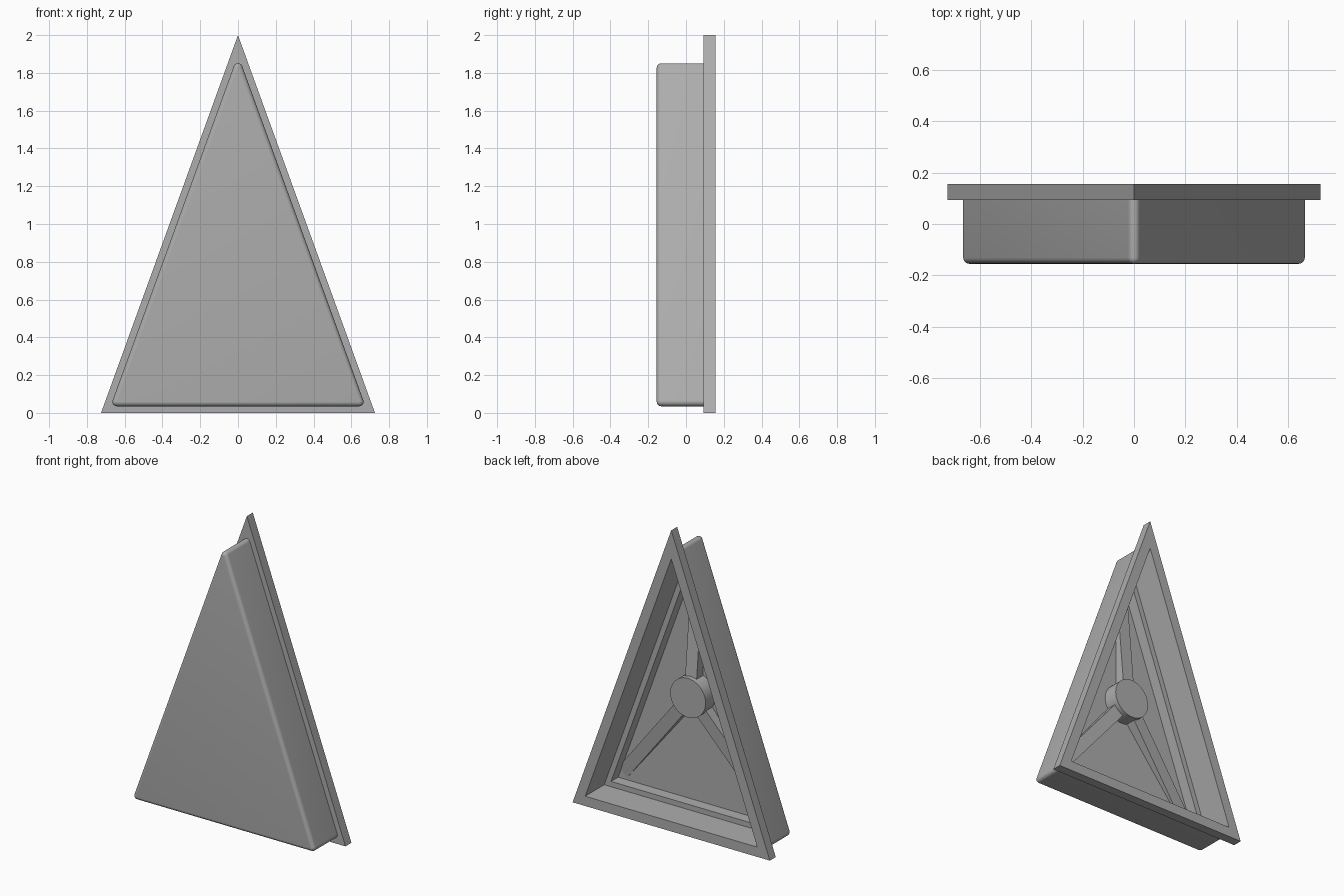
import bpy, bmesh, math
from mathutils import Vector

if "Cube" in bpy.data.objects:
    bpy.data.objects.remove(bpy.data.objects["Cube"])

W, H = 0.725, 2.0                       # half width and height of the outer triangle
HALF_APEX = math.atan2(W, H)
HALF_BASE = (math.pi / 2 - HALF_APEX) / 2
FLOOR_Y = -0.12

grey = bpy.data.materials.new("grey")
grey.diffuse_color = (0.42, 0.42, 0.42, 1)
grey.use_nodes = True
grey.node_tree.nodes["Principled BSDF"].inputs["Base Color"].default_value = grey.diffuse_color


def corners(d):
    """Triangle corners (x, z) inset by d: right, apex, left."""
    bx = W - d / math.tan(HALF_BASE)
    return [(bx, d), (0, H - d / math.sin(HALF_APEX)), (-bx, d)]


def ring(bm, y, inset, r=0.0, n=8):
    """Triangle loop inset from the outer edge, with corners of radius r."""
    a = HALF_APEX
    spans = [(-math.pi / 2, a), (a, math.pi - a), (math.pi - a, 1.5 * math.pi)]
    verts = []
    for (cx, cz), (s, e) in zip(corners(inset + r), spans):
        for i in range(n + 1):
            t = s + (e - s) * i / n
            verts.append(bm.verts.new((cx + r * math.cos(t), y, cz + r * math.sin(t))))
    return verts


def finish(name, bm, smooth=True):
    bmesh.ops.recalc_face_normals(bm, faces=bm.faces)
    me = bpy.data.meshes.new(name)
    bm.to_mesh(me)
    bm.free()
    me.materials.append(grey)
    ob = bpy.data.objects.new(name, me)
    bpy.context.collection.objects.link(ob)
    if smooth:
        bpy.ops.object.select_all(action='DESELECT')
        ob.select_set(True)
        bpy.context.view_layer.objects.active = ob
        bpy.ops.object.shade_smooth_by_angle(angle=math.radians(30))
    return ob


# Hollow triangular cover: floor, stepped cavity, flange, body, rounded front edge
bm = bmesh.new()
R = 0.024
profile = [(FLOOR_Y, 0.10, 0), (-0.045, 0.10, 0), (-0.045, 0.065, 0), (0.155, 0.065, 0),
           (0.155, 0, 0), (0.093, 0, 0), (0.093, 0.035, R)]
for i in range(7):
    t = math.pi / 2 * i / 6
    inset = R * (1 - math.cos(t))
    profile.append((-0.155 + R * (1 - math.sin(t)), 0.035 + inset, R - inset))
rings = [ring(bm, *p) for p in profile]
for a, b in zip(rings, rings[1:]):
    for i in range(len(a)):
        j = (i + 1) % len(a)
        bm.faces.new((a[i], a[j], b[j], b[i]))
bm.faces.new(rings[0])
bm.faces.new(rings[-1])
bmesh.ops.remove_doubles(bm, verts=bm.verts, dist=1e-5)
finish("cover_shell", bm)

# Round hub on the cavity floor
HUB = Vector((0, 0, 0.82))
bm = bmesh.new()
loops = []
for y in (FLOOR_Y - 0.01, -0.02):
    loops.append([bm.verts.new((0.13 * math.cos(k * math.tau / 48), y,
                                HUB.z + 0.13 * math.sin(k * math.tau / 48))) for k in range(48)])
for k in range(48):
    j = (k + 1) % 48
    bm.faces.new((loops[0][k], loops[0][j], loops[1][j], loops[1][k]))
for lp in loops:
    bm.faces.new(lp)
finish("hub", bm)

# Sloping ribs from the hub to each corner
for name, (cx, cz) in zip(("right", "top", "left"), corners(0.10)):
    d = Vector((cx, 0, cz)) - HUB
    side = Vector((d.z, 0, -d.x)).normalized() * 0.042
    tri = [HUB + Vector((0, FLOOR_Y - 0.01, 0)), HUB + Vector((0, -0.04, 0)),
           HUB + d + Vector((0, FLOOR_Y - 0.005, 0))]
    bm = bmesh.new()
    a = [bm.verts.new(p + side) for p in tri]
    b = [bm.verts.new(p - side) for p in tri]
    bm.faces.new(a)
    bm.faces.new(b)
    for i in range(3):
        j = (i + 1) % 3
        bm.faces.new((a[i], a[j], b[j], b[i]))
    finish("rib_" + name, bm, smooth=False)
